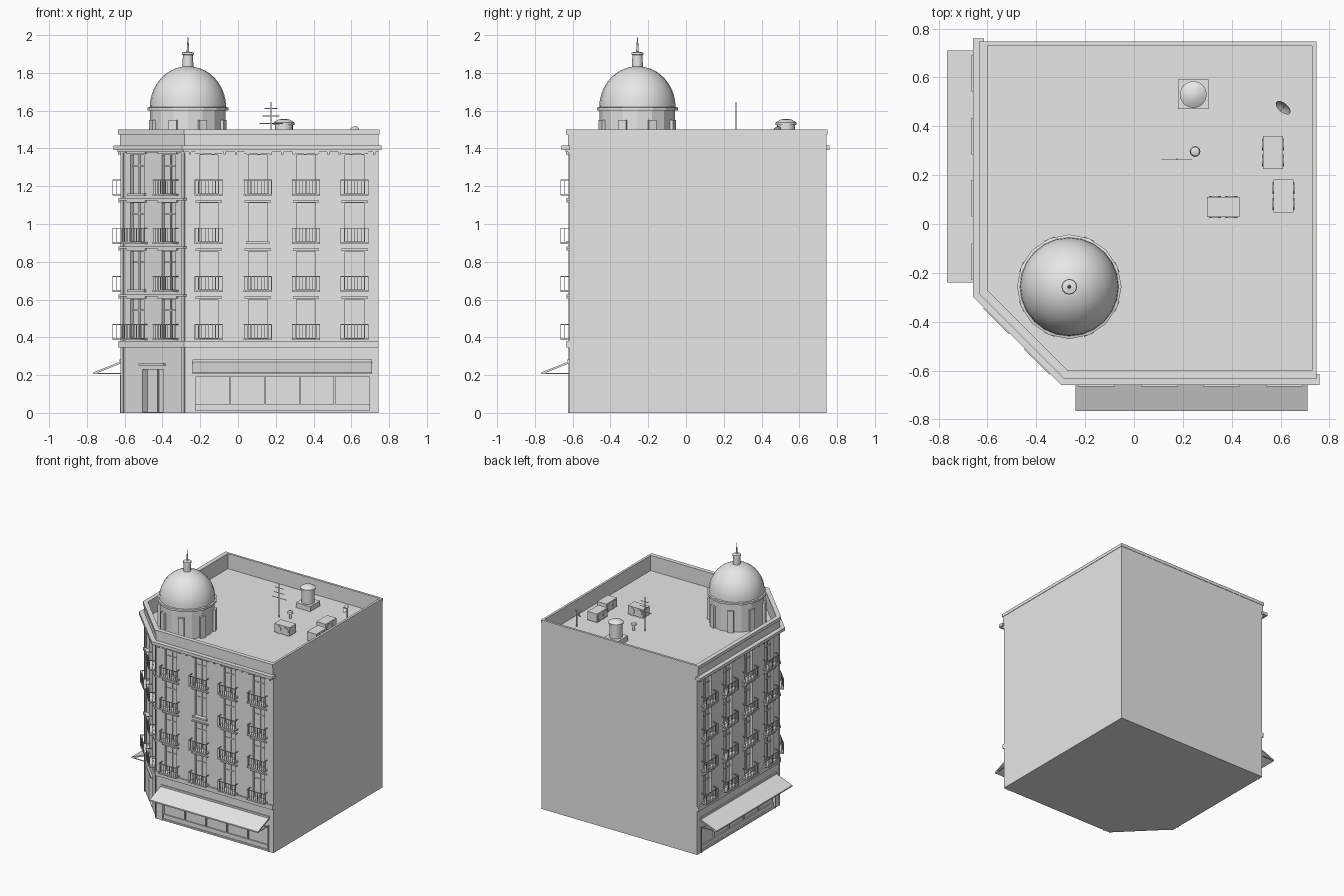
import bpy, bmesh, math
from mathutils import Matrix, Vector

if "Cube" in bpy.data.objects:
    bpy.data.objects.remove(bpy.data.objects["Cube"])

stone = bpy.data.materials.new("pale_grey")
stone.use_nodes = True
stone.diffuse_color = (0.8, 0.8, 0.8, 1)
stone.node_tree.nodes["Principled BSDF"].inputs["Base Color"].default_value = (0.8, 0.8, 0.8, 1)

WALL, BLANK, ROOF = 0.62, 0.745, 1.38
FLOORS = [0.385 + 0.255 * i for i in range(4)]
COLUMNS = [-0.155, 0.105, 0.36, 0.617]
R2 = math.sqrt(2)


def finish(name, bm, smooth=False):
    bmesh.ops.recalc_face_normals(bm, faces=bm.faces)
    mesh = bpy.data.meshes.new(name)
    bm.to_mesh(mesh)
    bm.free()
    obj = bpy.data.objects.new(name, mesh)
    bpy.context.collection.objects.link(obj)
    mesh.materials.append(stone)
    if smooth:
        bpy.ops.object.select_all(action="DESELECT")
        obj.select_set(True)
        bpy.context.view_layer.objects.active = obj
        bpy.ops.object.shade_smooth_by_angle(angle=math.radians(35))
    return obj


def add_box(bm, lo, hi, frame=Matrix()):
    lo, hi = Vector(lo), Vector(hi)
    size = Matrix.Diagonal((*(hi - lo), 1))
    bmesh.ops.create_cube(bm, size=1, matrix=frame @ Matrix.Translation((lo + hi) / 2) @ size)


def add_prism(bm, points, z0, z1):
    low = [bm.verts.new((x, y, z0)) for x, y in points]
    face = bm.faces.new(low)
    top = bmesh.ops.extrude_face_region(bm, geom=[face])["geom"]
    bmesh.ops.translate(bm, vec=(0, 0, z1 - z0), verts=[v for v in top if isinstance(v, bmesh.types.BMVert)])


def add_lathe(bm, profile, centre, sides=16, frame=Matrix()):
    move = Matrix.Translation((*centre, 0)) @ frame
    verts = [bm.verts.new(move @ Vector((r, 0, z))) for r, z in profile]
    edges = [bm.edges.new(pair) for pair in zip(verts, verts[1:])]
    bmesh.ops.spin(bm, geom=verts + edges, cent=move.translation, axis=move.to_3x3() @ Vector((0, 0, 1)),
                   angle=math.tau, steps=sides)
    bmesh.ops.remove_doubles(bm, verts=bm.verts, dist=0.0002)


def facade_path(d, end):
    """Street-side outline pushed out by d, from one blank wall to the other."""
    f = WALL + d
    c = 0.90 + d * R2 - f
    return [(end, -f), (-c, -f), (-f, -c), (-f, end)]


def band(name, d, z0, z1, end=BLANK):
    bm = bmesh.new()
    add_prism(bm, facade_path(d, end) + facade_path(-0.005, end)[::-1], z0, z1)
    return finish(name, bm)


def ring(name, d, e, z0, z1):
    """Closed wall strip around the whole roof."""
    bm = bmesh.new()
    loops = []
    for offset, end in ((d, BLANK + e), (-0.02, BLANK - 0.015)):
        pts = facade_path(offset, end) + [(end, end)]
        loops += [[bm.verts.new((x, y, z)) for x, y in pts] for z in (z0, z1)]
    for a, b in ((0, 1), (1, 3), (3, 2), (2, 0)):
        for i in range(5):
            j = (i + 1) % 5
            bm.faces.new((loops[a][i], loops[a][j], loops[b][j], loops[b][i]))
    return finish(name, bm)


def frame_of(origin, u, n):
    m = Matrix.Identity(4)
    for i, axis in enumerate((u, n, (0, 0, 1), (*origin, 0))):
        m.col[i][:3] = axis
    return m


# Facade frames: x runs along the wall, y points out to the street
FRONT = frame_of((0, -WALL), (1, 0, 0), (0, -1, 0))
SIDE = frame_of((-WALL, 0), (0, 1, 0), (-1, 0, 0))
CORNER = frame_of((-0.45, -0.45), (1 / R2, -1 / R2, 0), (-1 / R2, -1 / R2, 0))
FACADES = {"front": (FRONT, COLUMNS), "side": (SIDE, COLUMNS), "corner": (CORNER, [-0.117, 0.117])}

# Main block with recessed windows, shopfronts and corner door
bm = bmesh.new()
add_prism(bm, facade_path(0, BLANK) + [(BLANK, BLANK)][::-1], 0, ROOF)
body = finish("building_body", bm)
bm = bmesh.new()
for frame, columns in FACADES.values():
    for z in FLOORS:
        for u in columns:
            add_box(bm, (u - 0.05, -0.02, z + 0.012), (u + 0.05, 0.05, z + 0.215), frame)
for frame in (FRONT, SIDE):
    add_box(bm, (-0.225, -0.02, 0.012), (0.695, 0.05, 0.19), frame)
add_box(bm, (-0.08, -0.04, 0.005), (0.08, 0.05, 0.23), CORNER)
cutter = finish("opening_cutter", bm)
cutter.hide_render = True
cut = body.modifiers.new("openings", "BOOLEAN")
cut.object, cut.solver = cutter, "EXACT"
bpy.context.view_layer.update()
solid = bpy.data.meshes.new_from_object(body.evaluated_get(bpy.context.evaluated_depsgraph_get()))
body.modifiers.clear()
body.data = solid
bpy.data.objects.remove(cutter)


def add_balcony(bm, u, z, frame):
    w, out, top = 0.075, 0.045, z + 0.085
    add_box(bm, (u - w, 0, z), (u + w, out, z + 0.01), frame)
    add_box(bm, (u - w, out - 0.005, top - 0.005), (u + w, out, top), frame)
    for s in (-1, 1):
        x = u + s * (w - 0.0025)
        add_box(bm, (x - 0.0025, 0, top - 0.005), (x + 0.0025, out, top), frame)
        add_box(bm, (x - 0.0015, out / 2, z), (x + 0.0015, out / 2 + 0.003, top), frame)
    for i in range(9):
        x = u - w + 0.003 + i * (2 * w - 0.006) / 8
        add_box(bm, (x - 0.0015, out - 0.004, z), (x + 0.0015, out - 0.001, top), frame)


# Balconies, window frames and lintels
for label, (frame, columns) in FACADES.items():
    rails, trim = bmesh.new(), bmesh.new()
    for level, z in enumerate(FLOORS):
        for col, u in enumerate(columns):
            add_box(trim, (u - 0.07, -0.002, z + 0.22), (u + 0.07, 0.012, z + 0.23), frame)
            add_box(trim, (u - 0.004, -0.022, z + 0.012), (u + 0.004, -0.014, z + 0.215), frame)
            add_box(trim, (u - 0.05, -0.022, z + 0.155), (u + 0.05, -0.014, z + 0.162), frame)
            plain = (label == "front" and level == 2 and col == 1) or \
                    (label == "corner" and level % 2 == 1 and col == 0)
            if plain:
                add_box(trim, (u - 0.063, -0.002, z), (u + 0.063, 0.015, z + 0.012), frame)
            else:
                add_balcony(rails, u, z, frame)
    finish(label + "_balconies", rails)
    finish(label + "_window_trim", trim)

# Shopfronts and awnings
for label, frame in (("front", FRONT), ("side", SIDE)):
    bm = bmesh.new()
    for x in (-0.23, 0.7):
        add_box(bm, (x - 0.005, -0.02, 0), (x + 0.005, 0.006, 0.2), frame)
    add_box(bm, (-0.235, -0.002, 0.19), (0.705, 0.006, 0.2), frame)
    add_box(bm, (-0.24, -0.002, 0.265), (0.71, 0.008, 0.283), frame)
    add_box(bm, (-0.225, -0.022, 0.012), (0.695, -0.01, 0.045), frame)
    for i in range(1, 5):
        x = -0.225 + 0.184 * i
        add_box(bm, (x - 0.005, -0.022, 0.012), (x + 0.005, -0.01, 0.19), frame)
    finish(label + "_shopfront", bm)

    bm = bmesh.new()
    sheet = [(0, 0.272), (0.145, 0.215), (0.145, 0.205), (0.14, 0.205), (0, 0.262)]
    verts = [bm.verts.new(frame @ Vector((-0.24, y, z))) for y, z in sheet]
    out = bmesh.ops.extrude_face_region(bm, geom=[bm.faces.new(verts)])["geom"]
    bmesh.ops.translate(bm, vec=frame.to_3x3() @ Vector((0.95, 0, 0)),
                        verts=[v for v in out if isinstance(v, bmesh.types.BMVert)])
    for x in (-0.238, 0.704):
        add_box(bm, (x, 0, 0.205), (x + 0.004, 0.143, 0.211), frame)
    finish(label + "_awning", bm)

# Corner entrance and the string courses of the corner wall
bm = bmesh.new()
add_box(bm, (-0.005, -0.042, 0.005), (0.005, -0.034, 0.23), CORNER)
add_box(bm, (-0.095, -0.002, 0.25), (0.095, 0.015, 0.262), CORNER)
for z in FLOORS[1:]:
    add_box(bm, (-0.245, -0.005, z - 0.025), (0.245, 0.015, z - 0.013), CORNER)
for s in (-1, 1):
    add_box(bm, (s * 0.228 - 0.01, -0.005, 0), (s * 0.228 + 0.01, 0.006, ROOF), CORNER)
finish("corner_trim", bm)

# Horizontal mouldings and parapet
band("ground_floor_band", 0.012, 0.345, 0.38)
band("cornice_bed", 0.018, 1.38, 1.395)
band("cornice", 0.04, 1.392, 1.415, 0.76)
ring("parapet", 0.006, 0.0, ROOF - 0.005, 1.475)
ring("parapet_cap", 0.014, 0.003, 1.475, 1.5)

# Small blocks under the cornice
bm = bmesh.new()
for frame in (FRONT, SIDE):
    for i in range(17):
        x = -0.26 + i * 0.061
        add_box(bm, (x, -0.002, 1.368), (x + 0.012, 0.016, 1.385), frame)
finish("cornice_blocks", bm)

# Corner tower: drum, pilasters, dome, lantern and spire
TOWER = (-0.265, -0.257)
bm = bmesh.new()
add_lathe(bm, [(0.2, ROOF - 0.005), (0.2, 1.6), (0.214, 1.6), (0.214, 1.616), (0.2, 1.62)], TOWER)
finish("tower_drum", bm)
bm = bmesh.new()
for i in range(8):
    turn = Matrix.Translation((*TOWER, 0)) @ Matrix.Rotation(math.radians(22.5 + 45 * i), 4, "Z")
    add_box(bm, (0.18, -0.022, ROOF), (0.213, 0.022, 1.55), turn)
finish("tower_pilasters", bm)
bm = bmesh.new()
arc = [math.radians(a) for a in range(0, 91, 9)]
add_lathe(bm, [(0.202 * math.cos(a), 1.618 + 0.217 * math.sin(a)) for a in arc], TOWER, 24)
finish("tower_dome", bm, True)
bm = bmesh.new()
add_lathe(bm, [(0.029, 1.82), (0.027, 1.895), (0.032, 1.897), (0.03, 1.908), (0.007, 1.912),
               (0.005, 1.95), (0, 2.0)], TOWER, 12)
finish("tower_lantern", bm, True)

# Roof vents
bm = bmesh.new()
add_box(bm, (0.18, 0.47, ROOF), (0.305, 0.592, 1.42))
finish("vent_base", bm)
bm = bmesh.new()
add_lathe(bm, [(0.048, 1.42), (0.048, 1.525), (0.055, 1.525), (0.055, 1.537), (0.03, 1.553), (0, 1.557)],
          (0.243, 0.53))
finish("large_vent", bm, True)
bm = bmesh.new()
add_lathe(bm, [(0.01, ROOF), (0.01, 1.42), (0.022, 1.42), (0.018, 1.435), (0, 1.442)], (0.25, 0.297), 12)
finish("small_vent", bm, True)

# Air conditioners with round fans on the long sides
bm = bmesh.new()
for x, y, along_y in ((0.57, 0.293, True), (0.612, 0.115, True), (0.365, 0.07, False)):
    place = Matrix.Translation((x, y, 0)) @ Matrix.Rotation(math.pi / 2 * along_y, 4, "Z")
    add_box(bm, (-0.067, -0.041, ROOF + 0.008), (0.067, 0.041, 1.455), place)
    for u in (-0.033, 0.033):
        add_box(bm, (u - 0.01, -0.035, ROOF), (u + 0.01, 0.035, ROOF + 0.01), place)
        for s in (-1, 1):
            spot = Matrix.Translation((u, s * 0.042, 1.422)) @ Matrix.Rotation(math.pi / 2, 4, "X")
            bmesh.ops.create_cone(bm, cap_ends=True, segments=12, radius1=0.025, radius2=0.025,
                                  depth=0.006, matrix=place @ spot)
finish("air_conditioners", bm)

# Aerial
bm = bmesh.new()
add_box(bm, (0.173, 0.263, ROOF), (0.178, 0.268, 1.647))
for z, half in ((1.61, 0.035), (1.57, 0.045), (1.53, 0.062)):
    add_box(bm, (0.175 - half, 0.264, z), (0.175 + half, 0.267, z + 0.004))
finish("aerial", bm)

# Satellite dish
bm = bmesh.new()
add_box(bm, (0.615, 0.482, ROOF), (0.621, 0.488, 1.48))
tilt = Matrix.Translation((0, 0, 1.48)) @ Matrix.Rotation(math.radians(-40), 4, "Z") @ Matrix.Rotation(math.radians(60), 4, "X")
add_lathe(bm, [(0, 0), (0.022, 0.004), (0.036, 0.012), (0.036, 0.014), (0.022, 0.007), (0, 0.003)],
          (0.618, 0.485), 16, tilt)
add_box(bm, (-0.002, -0.002, 0), (0.002, 0.002, 0.035), Matrix.Translation((0.618, 0.485, 0)) @ tilt)
finish("satellite_dish", bm, True)
